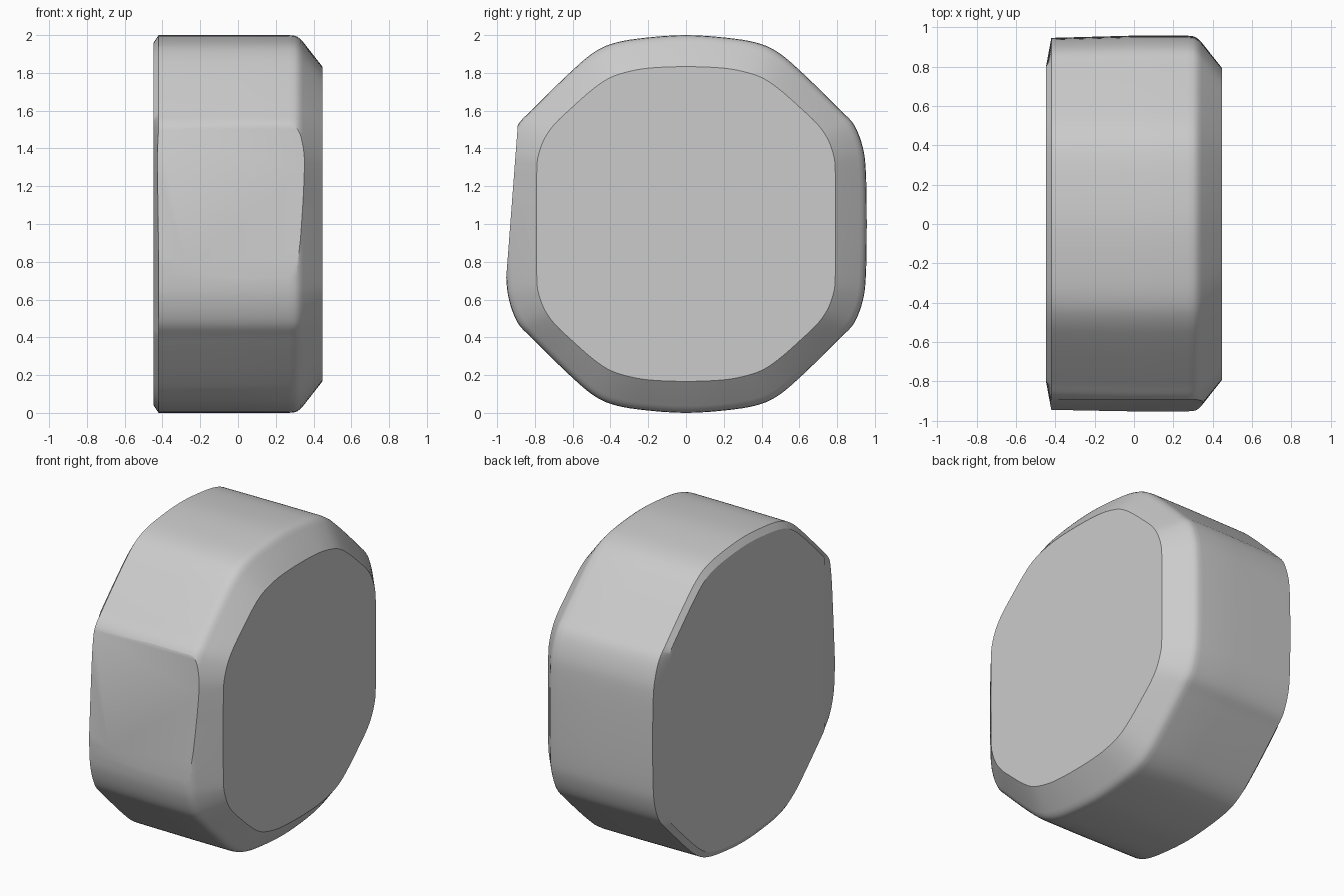
import bpy, bmesh
from mathutils import Vector

cube = bpy.data.objects.get("Cube")
if cube:
    bpy.data.objects.remove(cube)

# One colour
grey = bpy.data.materials.new("plain grey")
grey.use_nodes = True
colour = (0.6, 0.6, 0.6, 1)
grey.diffuse_color = colour
grey.node_tree.nodes["Principled BSDF"].inputs["Base Color"].default_value = colour


def outline(quarter, steps=4):
    """Mirror a quarter outline (y, z about centre) and smooth it."""
    half = quarter + [(y, -z) for y, z in quarter[-2::-1]]
    loop = half + [(-y, z) for y, z in half[-2:0:-1]]
    n = len(loop)
    pts = []
    for i in range(n):
        a, b, c, d = (Vector(loop[(i + k) % n]) for k in (-1, 0, 1, 2))
        for s in range(steps):
            t = s / steps
            pts.append(b + 0.5 * t * (c - a + t * (2*a - 5*b + 4*c - d + t * (3*b - a - 3*c + d))))
    return pts


rim = outline([(0, 1), (.25, .982), (.4, .952), (.5, .9), (.6, .815),
               (.72, .7), (.82, .6), (.89, .525), (.935, .41), (.952, .28), (.957, 0)])
face = outline([(0, .833), (.2, .825), (.33, .8), (.42, .765), (.51, .7),
                (.6, .62), (.69, .535), (.745, .46), (.78, .37), (.79, .28), (.792, 0)])

# Rings from the right face to the left face
rings = [(-.447, [Vector((max(-.8, min(.8, p.x * .96)), p.y * .96)) for p in rim]),
         (-.42, [Vector((p.x * .988, p.y)) for p in rim]),
         (0, rim)]
for x, t in [(.27, 0), (.30, .02), (.315, .055), (.33, .12), (.345, .22), (.447, 1)]:
    rings.append((x, [p.lerp(q, t) for p, q in zip(rim, face)]))

# Body lofted through the rings
bm = bmesh.new()
loops = [[bm.verts.new((x, p.x, p.y + 1)) for p in pts] for x, pts in rings]
n = len(rim)
for a, b in zip(loops, loops[1:]):
    for i in range(n):
        j = (i + 1) % n
        bm.faces.new((a[i], a[j], b[j], b[i]))
bm.faces.new(loops[0])
bm.faces.new(loops[-1])

# Sloping flat cut across the front
cut = bmesh.ops.bisect_plane(bm, geom=bm.verts[:] + bm.edges[:] + bm.faces[:], dist=1e-5,
                             plane_co=(0, -.89, 1.53), plane_no=(0, -.83, .063), clear_outer=True)
cut_edges = [e for e in cut["geom_cut"] if isinstance(e, bmesh.types.BMEdge) and e.is_boundary]
bmesh.ops.holes_fill(bm, edges=cut_edges, sides=0)
bmesh.ops.recalc_face_normals(bm, faces=bm.faces)

mesh = bpy.data.meshes.new("rounded_body")
bm.to_mesh(mesh)
bm.free()
mesh.materials.append(grey)
body = bpy.data.objects.new("rounded_body", mesh)
bpy.context.collection.objects.link(body)

# Smooth shading with crisp face borders
bpy.ops.object.select_all(action='DESELECT')
body.select_set(True)
bpy.context.view_layer.objects.active = body
bpy.ops.object.shade_smooth_by_angle(angle=.5)
